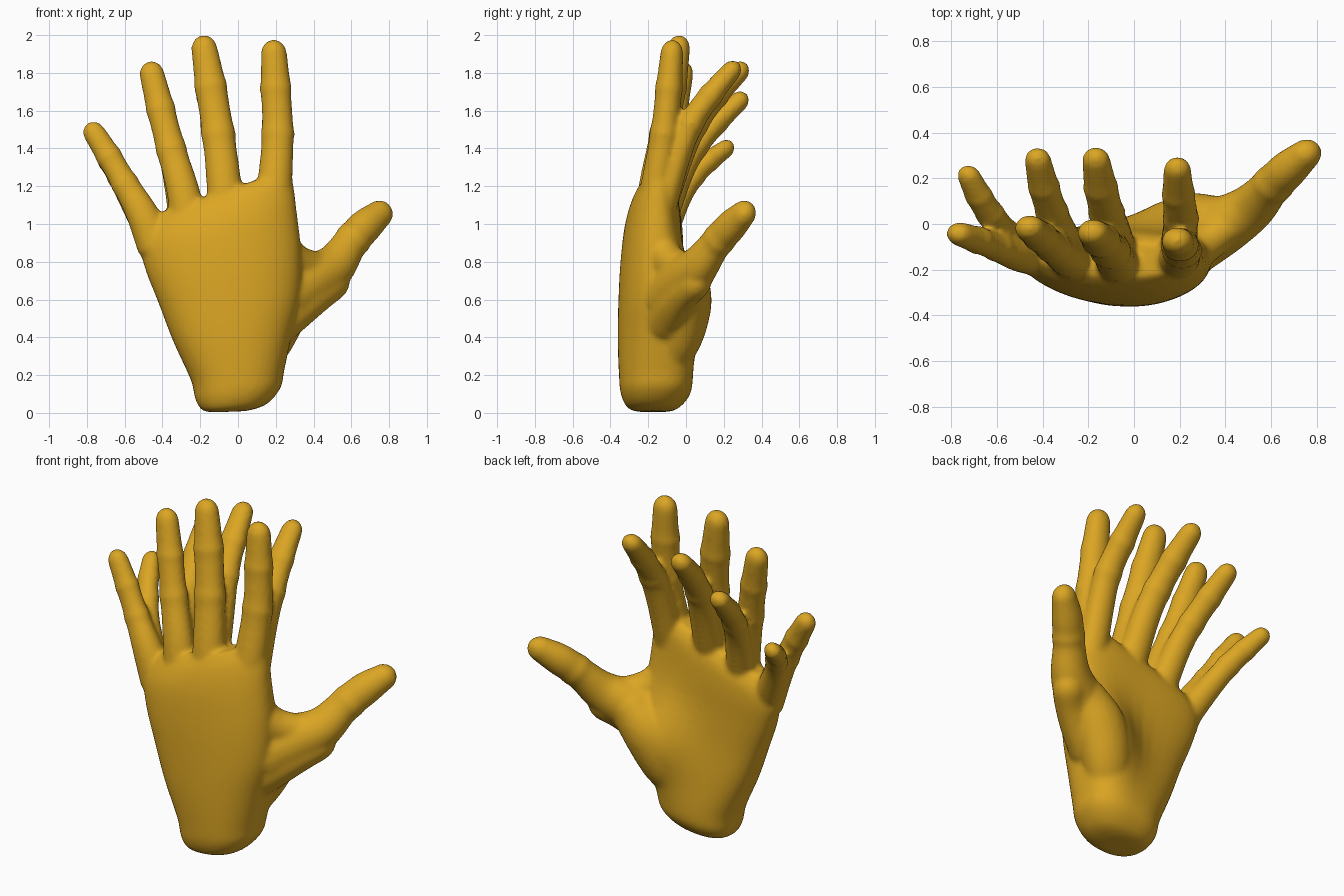
import bpy, bmesh, math
from mathutils import Vector

skin = bpy.data.materials.new("golden skin")
skin.diffuse_color = (0.71, 0.38, 0.017, 1)

bm = bmesh.new()


def skin_rings(rings):
    """Bridge a list of closed point rings and cap both ends."""
    loops = [[bm.verts.new(p) for p in ring] for ring in rings]
    n = len(loops[0])
    for a, b in zip(loops, loops[1:]):
        for i in range(n):
            j = (i + 1) % n
            bm.faces.new((a[i], a[j], b[j], b[i]))
    bm.faces.new(loops[0][::-1])
    bm.faces.new(loops[-1])


def spline(points, steps=6):
    """Smooth path through points given as tuples of any length."""
    pts = [points[0]] + list(points) + [points[-1]]
    out = []
    for k in range(len(points) - 1):
        a, b, c, d = pts[k:k + 4]
        for s in range(steps):
            t = s / steps
            out.append([0.5 * (2 * q + (r - p) * t + (2 * p - 5 * q + 4 * r - s4) * t * t
                               + (3 * q - p - 3 * r + s4) * t ** 3)
                        for p, q, r, s4 in zip(a, b, c, d)])
    out.append(list(points[-1]))
    return out


def limb(points, depth=0.9, joints=(), n=20):
    """Tapered tube through (x, y, z, radius) with a domed tip and joint bulges."""
    path = spline(points)
    last = len(path) - 1
    stations = []
    for i, (x, y, z, r) in enumerate(path):
        for j in joints:
            r *= 1 + 0.09 * math.exp(-((i / last - j) / 0.035) ** 2)
        stations.append((Vector((x, y, z)), r))
    tip, r = stations[-1]
    heading = (tip - stations[-3][0]).normalized()
    for k in range(1, 6):
        a = k * math.pi / 11
        stations.append((tip + heading * r * 1.1 * math.sin(a), r * math.cos(a)))
    rings = []
    for i, (c, r) in enumerate(stations):
        t = (stations[min(i + 1, len(stations) - 1)][0] - stations[max(i - 1, 0)][0]).normalized()
        side = Vector((0, 1, 0)).cross(t).normalized()
        up = t.cross(side)
        rings.append([c + side * r * math.cos(2 * math.pi * k / n)
                      + up * r * depth * math.sin(2 * math.pi * k / n) for k in range(n)])
    skin_rings(rings)


# palm and wrist: height, tilt, left, right, front, back
palm = [(0.008, 0.04, -0.12, 0.04, -0.25, -0.10),
        (0.03, 0.10, -0.185, 0.15, -0.31, -0.04),
        (0.10, 0.14, -0.225, 0.225, -0.345, 0.02),
        (0.20, 0.10, -0.25, 0.245, -0.355, 0.03),
        (0.40, 0.05, -0.345, 0.285, -0.362, 0.01),
        (0.60, 0.05, -0.42, 0.33, -0.358, -0.01),
        (0.80, 0.12, -0.485, 0.335, -0.348, -0.02),
        (1.00, 0.24, -0.52, 0.31, -0.325, -0.025),
        (1.13, 0.33, -0.51, 0.29, -0.285, -0.04),
        (1.20, 0.34, -0.46, 0.26, -0.235, -0.08)]
rings = []
for z, tilt, x0, x1, y0, y1 in spline(palm, 4):
    ring = []
    swell = 0.15 * math.exp(-((z - 0.54) / 0.24) ** 2)
    for k in range(40):
        a = 2 * math.pi * k / 40
        c, s = math.cos(a), math.sin(a)
        x = (x0 + x1) / 2 + (x1 - x0) / 2 * math.copysign(abs(c) ** 0.85, c)
        y = (y0 + y1) / 2 + (y1 - y0) / 2 * math.copysign(abs(s) ** 0.85, s)
        # heel of the thumb swells out of the palm side
        y += swell * math.exp(-((x - 0.22) / 0.2) ** 2) * max(s, 0) ** 0.5
        ring.append((x, y + 0.22 * x * x, z + tilt * x))
    rings.append(ring)
skin_rings(rings)

# thumb mound, thumb, lower thumb joint and web
limb([(0.09, -0.12, 0.24, 0.11), (0.16, -0.04, 0.40, 0.14),
      (0.24, 0.0, 0.57, 0.15), (0.34, 0.01, 0.68, 0.13)])
limb([(0.24, -0.08, 0.62, 0.17), (0.40, 0.0, 0.71, 0.14), (0.51, 0.07, 0.78, 0.115),
      (0.595, 0.16, 0.90, 0.092), (0.67, 0.235, 0.985, 0.092), (0.745, 0.30, 1.05, 0.075)],
     joints=(0.64,))
limb([(0.22, -0.11, 0.50, 0.13), (0.34, -0.06, 0.585, 0.115), (0.43, -0.01, 0.645, 0.102),
      (0.49, 0.04, 0.69, 0.10)])
limb([(0.22, -0.14, 0.86, 0.11), (0.31, -0.08, 0.79, 0.10), (0.42, 0.0, 0.76, 0.09)])

# upright fingers: index, middle, ring, little
upright = [
    [(0.17, -0.18, 1.0, 0.10), (0.195, -0.155, 1.22, 0.093), (0.21, -0.115, 1.48, 0.083),
     (0.20, -0.09, 1.72, 0.079), (0.19, -0.075, 1.90, 0.070)],
    [(-0.06, -0.19, 1.0, 0.10), (-0.075, -0.165, 1.22, 0.093), (-0.105, -0.115, 1.48, 0.085),
     (-0.145, -0.07, 1.73, 0.082), (-0.178, -0.04, 1.925, 0.070)],
    [(-0.25, -0.17, 0.95, 0.10), (-0.29, -0.15, 1.17, 0.088), (-0.355, -0.10, 1.40, 0.077),
     (-0.41, -0.055, 1.61, 0.074), (-0.455, -0.02, 1.79, 0.067)],
    [(-0.43, -0.135, 0.88, 0.105), (-0.51, -0.13, 1.06, 0.086), (-0.60, -0.10, 1.215, 0.070),
     (-0.685, -0.07, 1.36, 0.066), (-0.76, -0.045, 1.48, 0.060)]]

# curled fingers behind them
curled = [
    [(0.195, -0.13, 1.08, 0.088), (0.20, -0.05, 1.34, 0.080), (0.205, 0.025, 1.53, 0.076),
     (0.195, 0.13, 1.68, 0.071), (0.19, 0.235, 1.805, 0.061)],
    [(-0.07, -0.13, 1.08, 0.088), (-0.095, -0.03, 1.36, 0.082), (-0.12, 0.05, 1.53, 0.077),
     (-0.145, 0.16, 1.68, 0.073), (-0.165, 0.275, 1.80, 0.063)],
    [(-0.28, -0.12, 1.02, 0.085), (-0.325, -0.03, 1.26, 0.076), (-0.36, 0.055, 1.41, 0.071),
     (-0.395, 0.165, 1.54, 0.068), (-0.42, 0.275, 1.645, 0.060)],
    [(-0.47, -0.11, 0.96, 0.082), (-0.57, -0.03, 1.14, 0.068), (-0.63, 0.045, 1.255, 0.064),
     (-0.68, 0.125, 1.335, 0.061), (-0.72, 0.205, 1.395, 0.054)]]
for finger in upright + curled:
    limb(finger, depth=0.88, joints=(0.5, 0.75))

# merge everything into one continuous surface
bmesh.ops.recalc_face_normals(bm, faces=bm.faces)
mesh = bpy.data.meshes.new("hand")
bm.to_mesh(mesh)
bm.free()
mesh.materials.append(skin)
hand = bpy.data.objects.new("hand", mesh)
bpy.context.collection.objects.link(hand)
blend = hand.modifiers.new("blend", 'REMESH')
blend.mode = 'VOXEL'
blend.voxel_size = 0.013
blend.use_smooth_shade = True
soften = hand.modifiers.new("soften", 'SMOOTH')
soften.factor = 0.5
soften.iterations = 10
